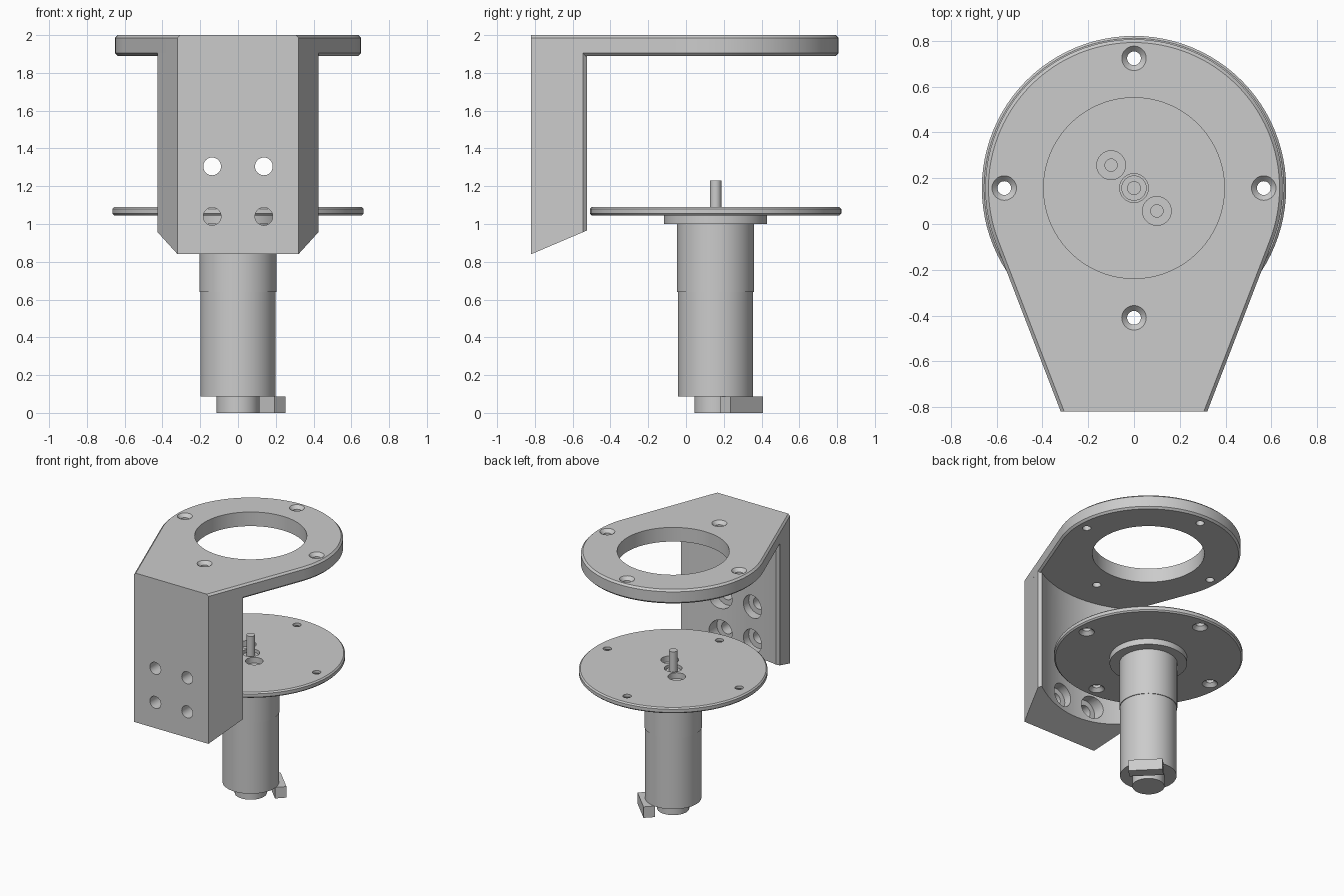
import bpy, bmesh, math
from mathutils import Matrix, Vector

if "Cube" in bpy.data.objects:
    bpy.data.objects.remove(bpy.data.objects["Cube"])

CY = 0.157          # y of the common axis
AXIS = (0, CY, 0)


def make(name, bm):
    bmesh.ops.recalc_face_normals(bm, faces=bm.faces[:])
    me = bpy.data.meshes.new(name)
    bm.to_mesh(me)
    bm.free()
    ob = bpy.data.objects.new(name, me)
    bpy.context.collection.objects.link(ob)
    return ob


def lathe(name, profile, loc=AXIS, seg=64, rot=None):
    """Solid of revolution from (radius, height) points, capped at both ends."""
    bm = bmesh.new()
    rings = [[bm.verts.new((r * math.cos(2 * math.pi * i / seg),
                            r * math.sin(2 * math.pi * i / seg), z))
              for i in range(seg)] for r, z in profile]
    for a, b in zip(rings, rings[1:]):
        for i in range(seg):
            j = (i + 1) % seg
            bm.faces.new((a[i], a[j], b[j], b[i]))
    bm.faces.new(rings[0])
    bm.faces.new(rings[-1])
    m = Matrix.Translation(loc)
    if rot:
        m = m @ rot
    bm.transform(m)
    return make(name, bm)


def prism(name, pts, z0, z1):
    bm = bmesh.new()
    f = bm.faces.new([bm.verts.new((x, y, z0)) for x, y in pts])
    r = bmesh.ops.extrude_face_region(bm, geom=[f])
    for v in r["geom"]:
        if isinstance(v, bmesh.types.BMVert):
            v.co.z = z1
    return make(name, bm)


def boolean(ob, other, op="DIFFERENCE"):
    m = ob.modifiers.new("bool", "BOOLEAN")
    m.operation, m.solver, m.object = op, "EXACT", other
    bpy.context.view_layer.objects.active = ob
    bpy.ops.object.modifier_apply(modifier=m.name)
    bpy.data.objects.remove(other)


def smooth(ob):
    bpy.ops.object.select_all(action="DESELECT")
    ob.select_set(True)
    bpy.context.view_layer.objects.active = ob
    bpy.ops.object.shade_smooth_by_angle(angle=math.radians(25))


SCREWS = [(0.567 * c, CY + 0.567 * s, 0) for c, s in ((1, 0), (0, 1), (-1, 0), (0, -1))]
FW, FY = 0.32, -0.82            # half width and y of the front face
R = 0.65
a0 = math.radians(-21.2)        # tangent angle of the tapered sides

# top plate: round end tapering to the flat front
arc = [a0 + (math.pi - 2 * a0) * i / 80 for i in range(81)]
outline = [(R * math.cos(a), CY + R * math.sin(a)) for a in arc]
bracket = prism("bracket", outline + [(-FW, FY), (FW, FY)], 1.89, 2.0)
bm = bmesh.new()
bm.from_mesh(bracket.data)
rim = [e for e in bm.edges
       if abs(e.verts[0].co.z - e.verts[1].co.z) < 1e-4
       and not all(v.co.y < FY + 0.01 for v in e.verts)]
bmesh.ops.bevel(bm, geom=rim, offset=0.014, segments=1, affect="EDGES")
bm.to_mesh(bracket.data)
bm.free()

# front wall with a concave inner face and a slanted foot
RI, XI = 0.794, 0.408
ai = math.asin(XI / RI)
inner = [(RI * math.sin(ai - 2 * ai * i / 32), CY - RI * math.cos(ai - 2 * ai * i / 32))
         for i in range(33)]
wall = prism("wall", [(-FW, FY), (FW, FY), (0.426, -0.545)] + inner + [(-0.426, -0.545)],
             0.84, 1.98)
bm = bmesh.new()
bm.from_mesh(wall.data)
for v in bm.verts:
    if v.co.z < 1:
        v.co.z += (v.co.y - FY) * 0.425
bm.to_mesh(wall.data)
bm.free()
boolean(bracket, wall, "UNION")

# bracket openings: big bore, countersunk screws, counterbored wall holes
boolean(bracket, lathe("bore", [(0.395, 1.8), (0.395, 2.1)], seg=96))
for p in SCREWS:
    boolean(bracket, lathe("cut", [(0.03, 1.8), (0.03, 1.975), (0.063, 2.01)], p, 32))
to_y = Matrix.Rotation(-math.pi / 2, 4, "X")
for x in (-0.137, 0.137):
    for z in (1.04, 1.305):
        boolean(bracket, lathe("cut", [(0.047, -0.9), (0.047, -0.7), (0.088, -0.7),
                                       (0.088, -0.45)], (x, 0, z), 32, to_y))
smooth(bracket)

# motor mounting disc, screws countersunk from below
disc = lathe("mounting_disc", [(0.655, 1.045), (0.665, 1.055), (0.665, 1.08), (0.655, 1.09)],
             seg=96)
for p in SCREWS:
    boolean(disc, lathe("cut", [(0.065, 1.035), (0.03, 1.07), (0.03, 1.1)], p, 32))
MOUNTS = [(-0.1, CY + 0.1, 0), (0.1, CY - 0.1, 0)]
for p in MOUNTS + [AXIS]:
    boolean(disc, lathe("cut", [(0.063, 1.0), (0.063, 1.2)], p, 32))
smooth(disc)

# motor body with gearbox, flange and rear boss
motor = lathe("motor", [(0.113, 0), (0.113, 0.086), (0.199, 0.086), (0.199, 0.64),
                        (0.204, 0.64), (0.204, 1.0), (0.273, 1.0), (0.273, 1.045),
                        (0.055, 1.045), (0.055, 1.07)])
for p in MOUNTS:
    boolean(motor, lathe("cut", [(0.027, 0.95), (0.027, 1.2)], p, 24))
smooth(motor)

# output shaft
smooth(lathe("output_shaft", [(0.03, 1.06), (0.03, 1.23)], seg=32))

# plug block turned 45 degrees at the rear of the motor
d, t = Vector((1, 1)).normalized(), Vector((-1, 1)).normalized()
corners = [d * u + t * w + Vector((0, CY))
           for u, w in ((0.152, -0.121), (0.234, -0.121), (0.234, 0.121), (0.152, 0.121))]
prism("plug_block", corners, 0, 0.086)
